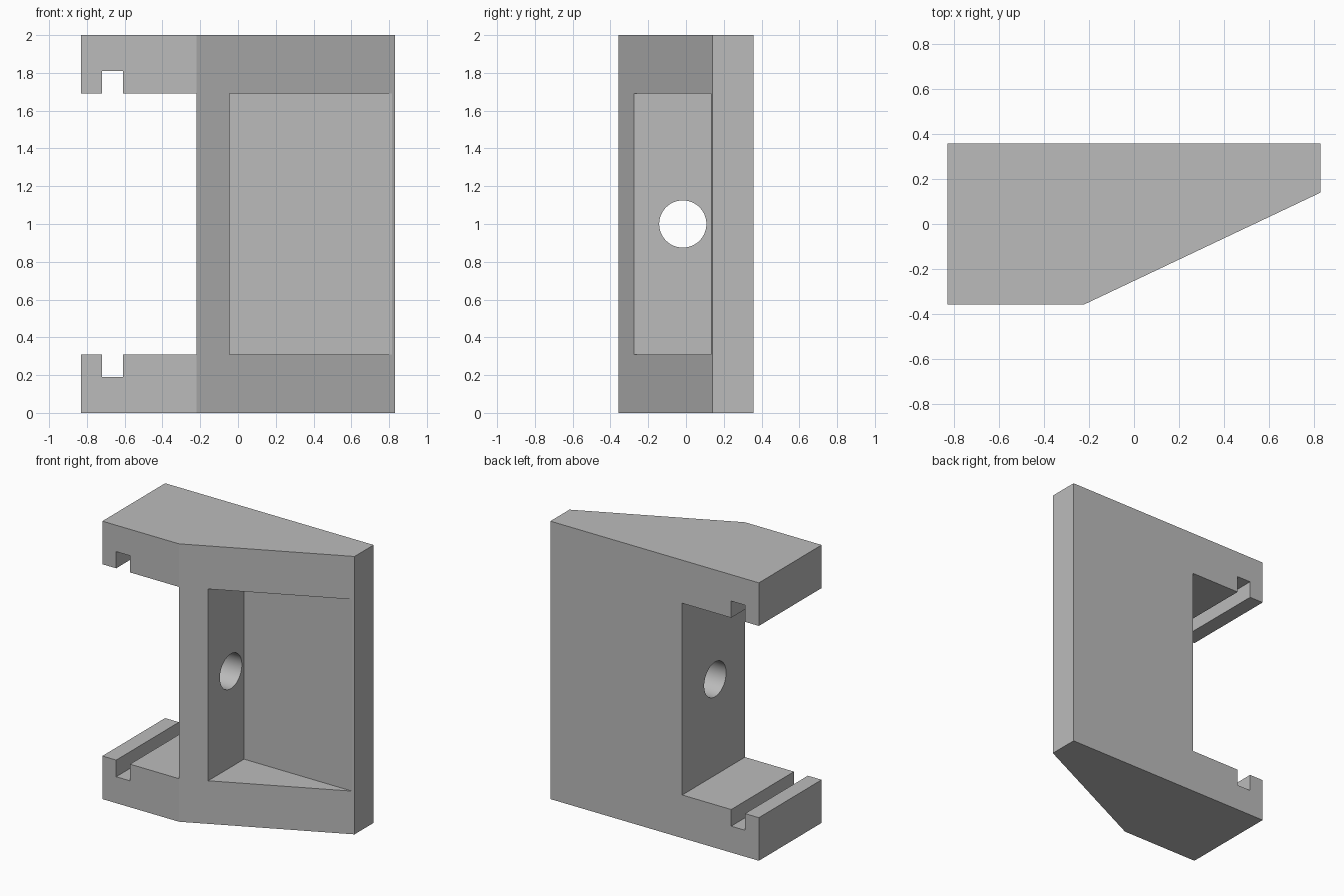
import bpy, bmesh, math
from mathutils import Matrix, Vector

cube = bpy.data.objects.get("Cube")
if cube:
    bpy.data.objects.remove(cube, do_unlink=True)

grey = bpy.data.materials.new("plain grey")
grey.use_nodes = True
colour = (0.5, 0.5, 0.5, 1)
grey.diffuse_color = colour
grey.node_tree.nodes["Principled BSDF"].inputs["Base Color"].default_value = colour


def add_object(name, bm):
    bmesh.ops.recalc_face_normals(bm, faces=bm.faces)
    mesh = bpy.data.meshes.new(name)
    bm.to_mesh(mesh)
    bm.free()
    mesh.materials.append(grey)
    obj = bpy.data.objects.new(name, mesh)
    bpy.context.collection.objects.link(obj)
    return obj


def prism(name, outline, offset):
    """Extrude a closed outline of 3D points along offset."""
    bm = bmesh.new()
    face = bm.faces.new([bm.verts.new(p) for p in outline])
    new = bmesh.ops.extrude_face_region(bm, geom=[face])["geom"]
    bmesh.ops.translate(bm, vec=Vector(offset),
                        verts=[v for v in new if isinstance(v, bmesh.types.BMVert)])
    return add_object(name, bm)


HALF_X, HALF_Y, HEIGHT = 0.83, 0.357, 2.0
WEB_X, POCKET_X, POCKET_Y = -0.22, -0.045, 0.133
FLANGE = 0.31

# Block with a slanted front face
plan = [(-HALF_X, -HALF_Y), (WEB_X, -HALF_Y), (HALF_X, 0.14),
        (HALF_X, HALF_Y), (-HALF_X, HALF_Y)]
body = prism("bracket_body", [(x, y, 0) for x, y in plan], (0, 0, HEIGHT))

# Side opening with a slot in each flange
half = [(-1, FLANGE), (-0.72, FLANGE), (-0.72, 0.19),
        (-0.61, 0.19), (-0.61, FLANGE), (WEB_X, FLANGE)]
opening = half + [(x, HEIGHT - z) for x, z in reversed(half)]
opening_cutter = prism("opening_cutter", [(x, -1, z) for x, z in opening], (0, 2, 0))

# Front pocket with a flat back wall
pocket = [(POCKET_X, -1), (1, -1), (1, POCKET_Y), (POCKET_X, POCKET_Y)]
pocket_cutter = prism("pocket_cutter", [(x, y, FLANGE) for x, y in pocket],
                      (0, 0, HEIGHT - 2 * FLANGE))

# Round hole through the web
bm = bmesh.new()
bmesh.ops.create_cone(bm, cap_ends=True, segments=64, radius1=0.125, radius2=0.125,
                      depth=0.4, matrix=Matrix.Translation((-0.13, -0.017, 1))
                      @ Matrix.Rotation(math.pi / 2, 4, "Y"))
hole_cutter = add_object("hole_cutter", bm)

cutters = [opening_cutter, pocket_cutter, hole_cutter]
for cutter in cutters:
    cut = body.modifiers.new(cutter.name, "BOOLEAN")
    cut.operation = "DIFFERENCE"
    cut.solver = "EXACT"
    cut.object = cutter

# Bake the cuts and discard the cutters
bpy.context.view_layer.update()
graph = bpy.context.evaluated_depsgraph_get()
body_mesh = bpy.data.meshes.new_from_object(body.evaluated_get(graph))
body.modifiers.clear()
body.data = body_mesh
for cutter in cutters:
    bpy.data.objects.remove(cutter, do_unlink=True)

# Smooth hole wall, sharp edges elsewhere
bpy.ops.object.select_all(action="DESELECT")
body.select_set(True)
bpy.context.view_layer.objects.active = body
bpy.ops.object.shade_smooth_by_angle(angle=math.radians(20))
